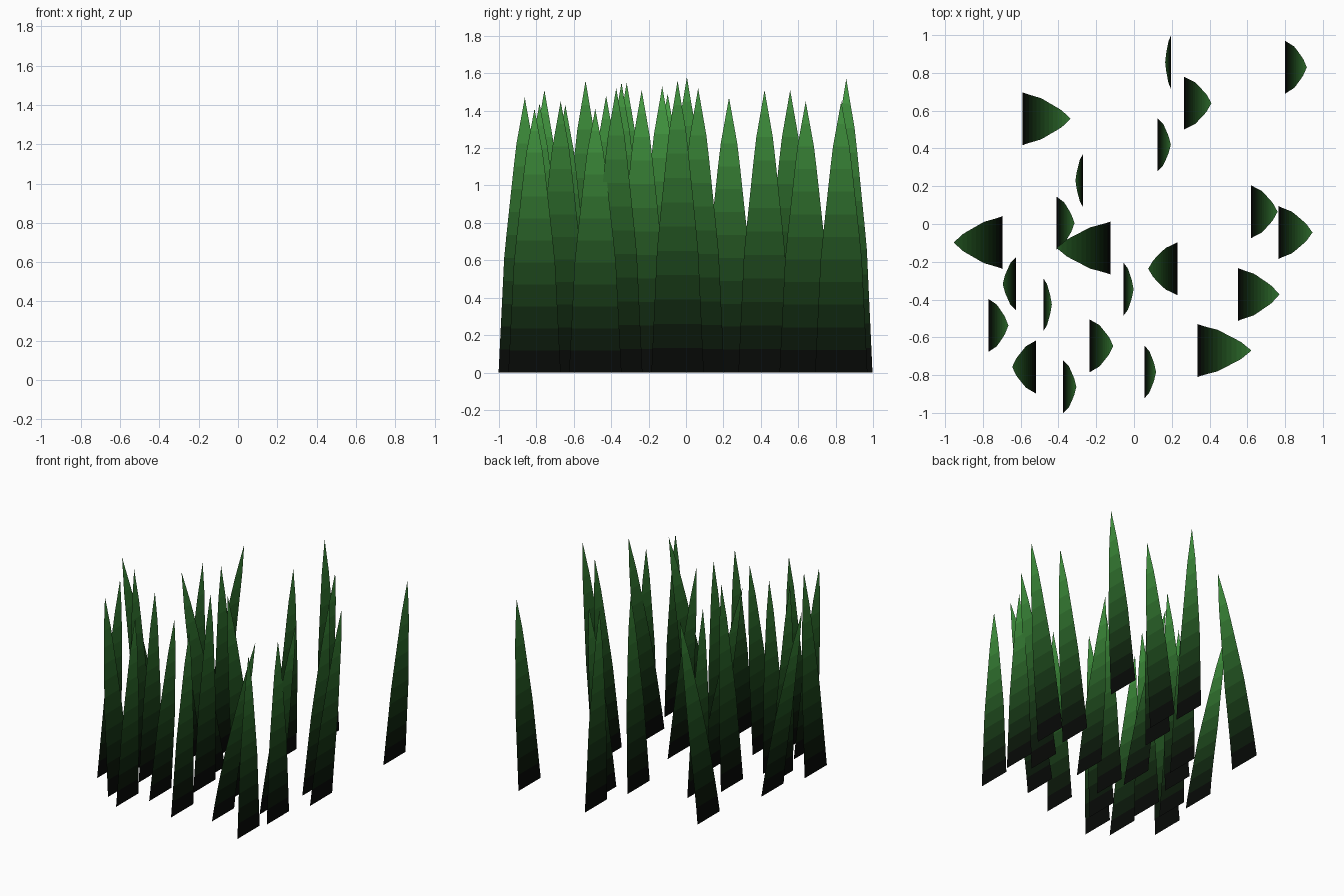
import bpy

BANDS = 12
HALF = 0.14

# Dark-to-green gradient, one material per height band
mats = []
for i in range(BANDS):
    t = ((i + 0.5) / BANDS) ** 1.9
    m = bpy.data.materials.new(f"grass_band_{i + 1}")
    m.diffuse_color = (0.002 + 0.063 * t, 0.002 + 0.37 * t, 0.002 + 0.058 * t, 1)
    mats.append(m)

# Blade outline: (height fraction, half-width fraction)
OUTLINE = [(0, 1), (0.43, 0.78), (0.82, 0.34), (1, 0)]


def half_width(t):
    for (t0, w0), (t1, w1) in zip(OUTLINE, OUTLINE[1:]):
        if t <= t1:
            return HALF * (w0 + (w1 - w0) * (t - t0) / (t1 - t0))
    return 0


def blade(n, x0, x1, y, h):
    """Thin sheet rising from x0 at the ground to a tip at x1."""
    bend = 1 + 0.8 * max(0, abs(x1 - x0) - 0.1)
    verts, faces = [], []
    for i in range(BANDS):
        t = i / BANDS
        x = x0 + (x1 - x0) * t ** bend
        w = half_width(t)
        verts += [(x, y - w, h * t), (x, y + w, h * t)]
        if i:
            a = 2 * i - 2
            faces.append((a, a + 1, a + 3, a + 2))
    verts.append((x1, y, h))
    k = 2 * BANDS
    faces.append((k - 2, k - 1, k))
    me = bpy.data.meshes.new(f"grass_blade_{n}")
    me.from_pydata(verts, [], faces)
    for m in mats:
        me.materials.append(m)
    for i, p in enumerate(me.polygons):
        p.material_index = i
    ob = bpy.data.objects.new(f"grass_blade_{n}", me)
    bpy.context.collection.objects.link(ob)


# Blades: base x, tip x, y, height
BLADES = [
    (0.195, 0.165, 0.857, 1.57), (0.80, 0.915, 0.83, 1.45),
    (0.265, 0.41, 0.64, 1.45), (-0.59, -0.335, 0.557, 1.51),
    (0.125, 0.195, 0.42, 1.51), (-0.27, -0.31, 0.23, 1.47),
    (0.62, 0.76, 0.065, 1.52), (0.765, 0.945, -0.045, 1.56),
    (-0.41, -0.315, 0.005, 1.58), (-0.695, -0.955, -0.098, 1.49),
    (-0.125, -0.41, -0.127, 1.53), (0.23, 0.075, -0.237, 1.51),
    (-0.625, -0.695, -0.317, 1.55), (-0.055, -0.002, -0.345, 1.55),
    (-0.48, -0.435, -0.427, 1.48), (0.55, 0.77, -0.373, 1.52),
    (0.692, 0.692, -0.485, 1.41), (-0.77, -0.665, -0.537, 1.56),
    (-0.235, -0.11, -0.645, 1.43), (0.337, 0.622, -0.67, 1.45),
    (-0.52, -0.645, -0.757, 1.51), (0.055, 0.117, -0.783, 1.44),
    (-0.375, -0.305, -0.862, 1.47), (0.66, 0.66, -0.81, 1.41),
]
for n, b in enumerate(BLADES, 1):
    blade(n, *b)
